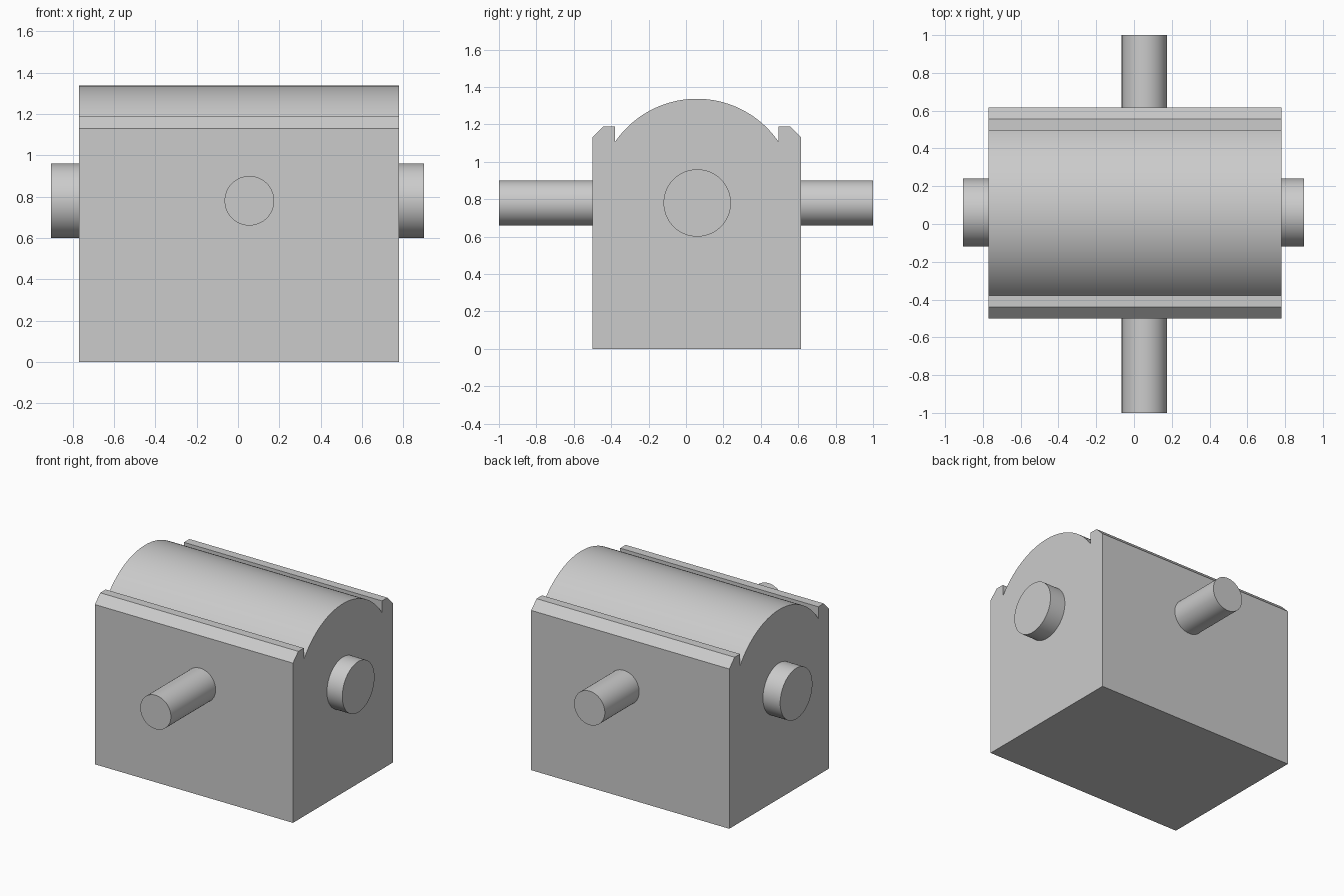
import bpy, bmesh, math

if "Cube" in bpy.data.objects:
    bpy.data.objects.remove(bpy.data.objects["Cube"])

CY, CZ = 0.058, 0.78          # shaft axis position
X0, X1 = -0.77, 0.78          # housing ends


def smooth(obj):
    bpy.ops.object.select_all(action='DESELECT')
    obj.select_set(True)
    bpy.context.view_layer.objects.active = obj
    bpy.ops.object.shade_smooth_by_angle(angle=math.radians(30))


def extrude_x(name, profile, x0, x1):
    bm = bmesh.new()
    face = bm.faces.new([bm.verts.new((x0, y, z)) for y, z in profile])
    ext = bmesh.ops.extrude_face_region(bm, geom=[face], use_keep_orig=True)
    verts = [g for g in ext['geom'] if isinstance(g, bmesh.types.BMVert)]
    bmesh.ops.translate(bm, verts=verts, vec=(x1 - x0, 0, 0))
    bmesh.ops.recalc_face_normals(bm, faces=bm.faces)
    mesh = bpy.data.meshes.new(name)
    bm.to_mesh(mesh)
    bm.free()
    obj = bpy.data.objects.new(name, mesh)
    bpy.context.collection.objects.link(obj)
    smooth(obj)


def shaft(name, radius, length, location, rotation):
    bpy.ops.mesh.primitive_cylinder_add(vertices=64, radius=radius, depth=length,
                                        location=location, rotation=rotation)
    obj = bpy.context.object
    obj.name = name
    smooth(obj)


# Housing: box with chamfered side lips and an arched top
half, lip = 0.558, 0.437
base_z, top_z = 1.107, 1.337
rise = top_z - base_z
R = (lip**2 + rise**2) / (2 * rise)
a = math.asin(lip / R)
N = 48
right = [(half, 0), (half, 1.13), (half - 0.06, 1.19), (lip, 1.19)]
arc = [(R * math.sin(t), top_z - R + R * math.cos(t))
       for t in (a - 2 * a * i / N for i in range(N + 1))]
left = [(-y, z) for y, z in reversed(right)]
extrude_x("housing", [(y + CY, z) for y, z in right + arc + left], X0, X1)

# Long shaft through the ends and thinner cross shaft through the sides
shaft("main_shaft", 0.18, 1.805, (-0.0025, CY + 0.002, CZ), (0, math.pi / 2, 0))
shaft("cross_shaft", 0.12, 2.0, (0.055, 0, CZ), (math.pi / 2, 0, 0))
